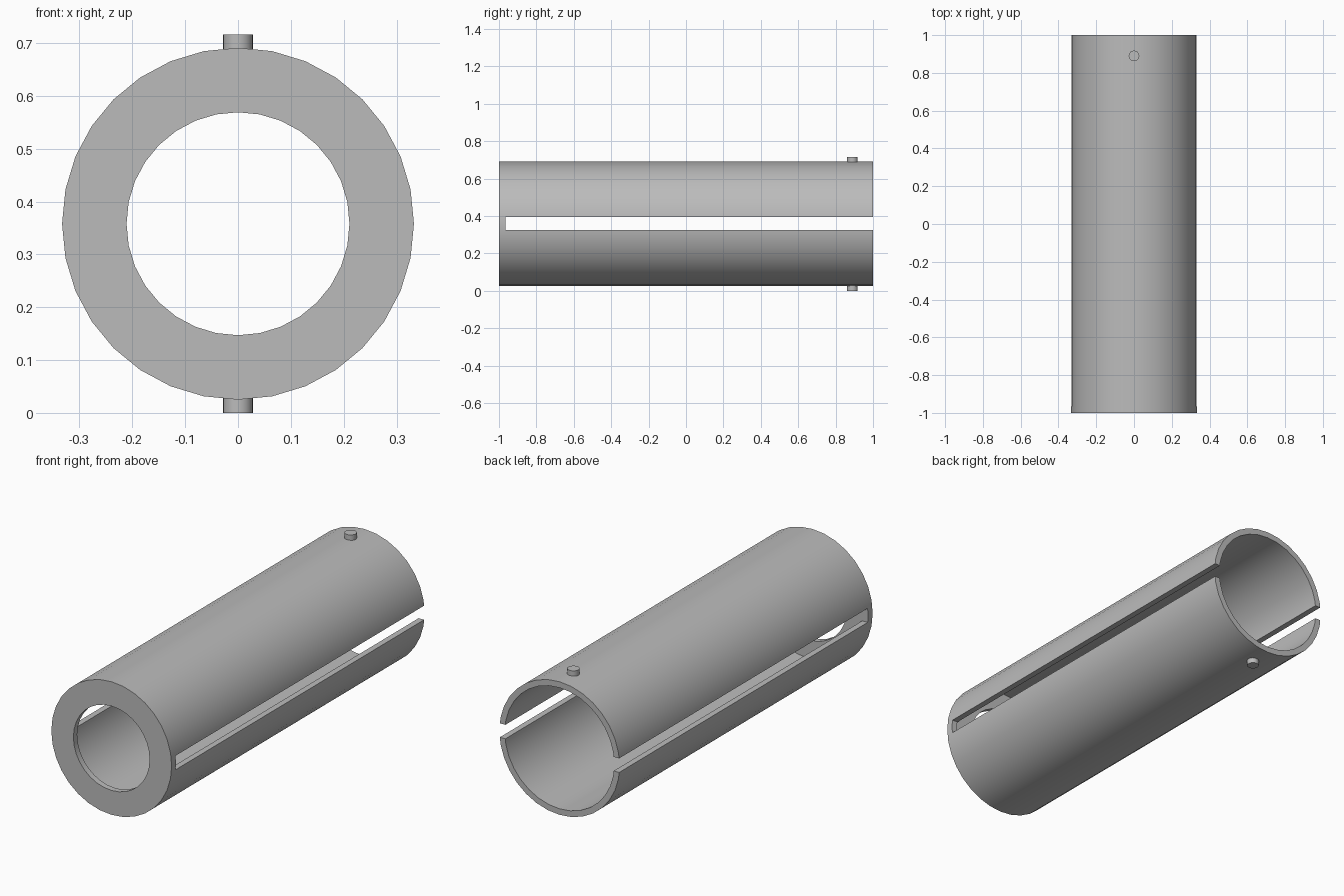
import bpy
import bmesh
import math
from mathutils import Matrix, Vector

if "Cube" in bpy.data.objects:
    bpy.data.objects.remove(bpy.data.objects["Cube"], do_unlink=True)

RADIUS, BORE, HOLE = 0.333, 0.303, 0.211
AXIS_Z = 0.358
WALL_Y = -0.97
SIDES = 32

grey = bpy.data.materials.new("plain grey")
grey.use_nodes = True
grey.diffuse_color = (0.5, 0.5, 0.5, 1)
grey.node_tree.nodes["Principled BSDF"].inputs["Base Color"].default_value = (0.5, 0.5, 0.5, 1)


def make_object(name, bm):
    bmesh.ops.recalc_face_normals(bm, faces=bm.faces)
    mesh = bpy.data.meshes.new(name)
    bm.to_mesh(mesh)
    bm.free()
    mesh.materials.append(grey)
    obj = bpy.data.objects.new(name, mesh)
    bpy.context.collection.objects.link(obj)
    return obj


def smooth(obj):
    bpy.ops.object.select_all(action="DESELECT")
    obj.select_set(True)
    bpy.context.view_layer.objects.active = obj
    bpy.ops.object.shade_smooth_by_angle(angle=math.radians(30))


# Sleeve: a thin tube with an inward flange at the front
bm = bmesh.new()
profile = [(RADIUS, -1), (RADIUS, 1), (BORE, 1), (BORE, WALL_Y), (HOLE, WALL_Y), (HOLE, -1)]
verts = [bm.verts.new((r, y, AXIS_Z)) for r, y in profile]
edges = [bm.edges.new((verts[i - 1], verts[i])) for i in range(len(verts))]
bmesh.ops.spin(bm, geom=verts + edges, cent=(0, 0, AXIS_Z), axis=(0, 1, 0),
               angle=math.tau, steps=SIDES)
bmesh.ops.remove_doubles(bm, verts=bm.verts, dist=0.0001)
sleeve = make_object("slotted_sleeve", bm)

# Side slots, open at the back end
bm = bmesh.new()
slot_start, slot_end = -0.965, 1.1
bmesh.ops.create_cube(bm, size=1)
bmesh.ops.scale(bm, vec=Vector((1, slot_end - slot_start, 0.07)), verts=bm.verts)
bmesh.ops.translate(bm, vec=Vector((0, (slot_start + slot_end) / 2, AXIS_Z + 0.002)), verts=bm.verts)
cutter = make_object("slot_cutter", bm)
cutter.hide_render = True

cut = sleeve.modifiers.new("side slots", "BOOLEAN")
cut.operation = "DIFFERENCE"
cut.solver = "EXACT"
cut.object = cutter
bpy.context.view_layer.objects.active = sleeve
bpy.ops.object.modifier_apply(modifier=cut.name)
bpy.data.objects.remove(cutter, do_unlink=True)
smooth(sleeve)

# Locating pins above and below the back end
for name, side in (("top_pin", 1), ("bottom_pin", -1)):
    bm = bmesh.new()
    inner, outer = 0.315, AXIS_Z
    bmesh.ops.create_cone(bm, cap_ends=True, segments=SIDES, radius1=0.028, radius2=0.028,
                          depth=outer - inner,
                          matrix=Matrix.Translation((0, 0.89, AXIS_Z + side * (inner + outer) / 2)))
    smooth(make_object(name, bm))
